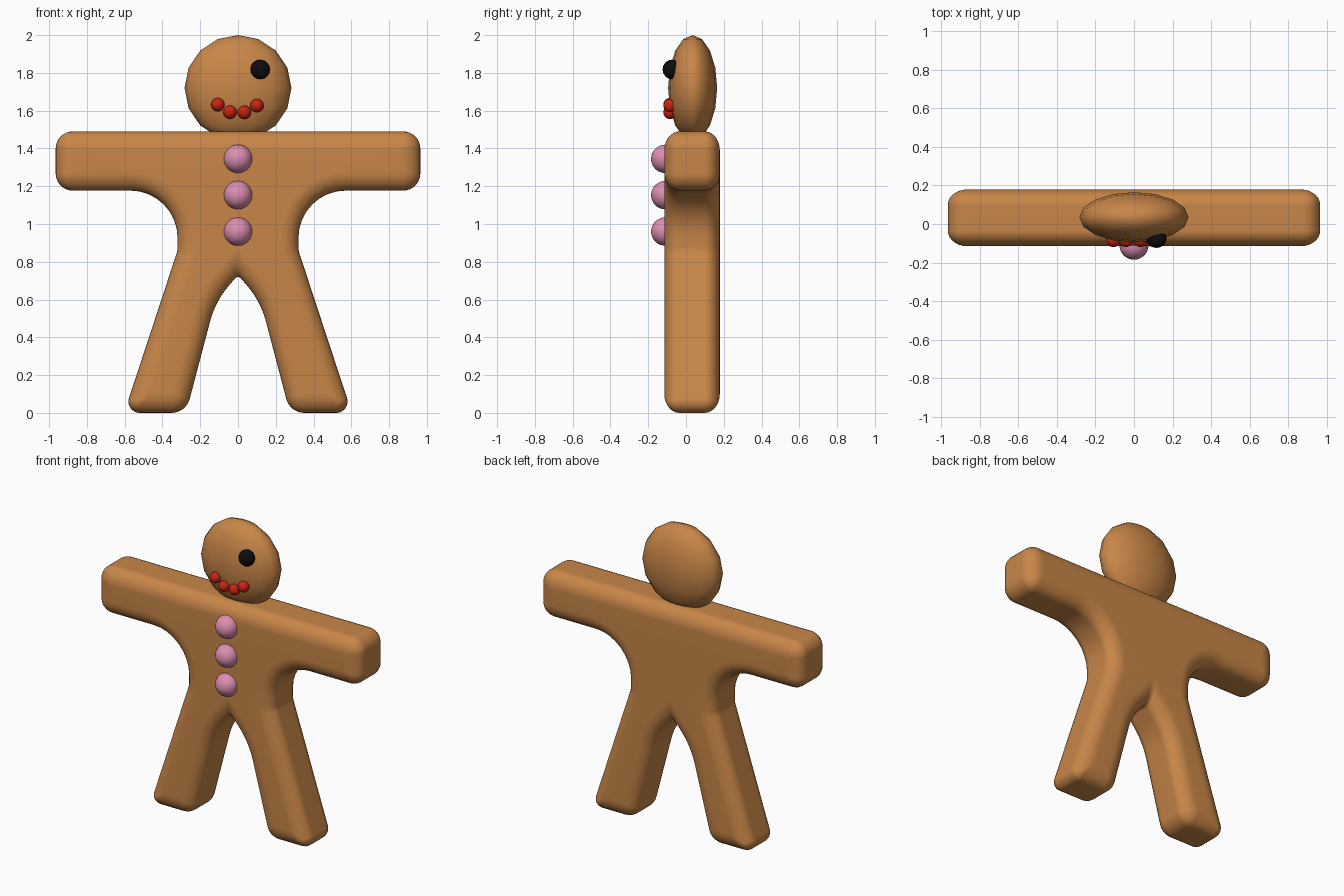
import bpy, bmesh, math
from mathutils import Vector

cube = bpy.data.objects.get("Cube")
if cube:
    bpy.data.objects.remove(cube)


def material(name, rgb):
    m = bpy.data.materials.new(name)
    m.use_nodes = True
    m.diffuse_color = (*rgb, 1)
    bsdf = next(n for n in m.node_tree.nodes if n.type == 'BSDF_PRINCIPLED')
    bsdf.inputs["Base Color"].default_value = (*rgb, 1)
    return m


ginger = material("ginger_brown", (0.58, 0.24, 0.065))
pink = material("pink_icing", (0.72, 0.27, 0.43))
red = material("red_icing", (0.58, 0.018, 0.006))
black = material("black_icing", (0.004, 0.004, 0.004))


def finish(name, bm, mat, angle):
    mesh = bpy.data.meshes.new(name)
    bm.to_mesh(mesh)
    bm.free()
    mesh.materials.append(mat)
    obj = bpy.data.objects.new(name, mesh)
    bpy.context.collection.objects.link(obj)
    bpy.ops.object.select_all(action='DESELECT')
    obj.select_set(True)
    bpy.context.view_layer.objects.active = obj
    bpy.ops.object.shade_smooth_by_angle(angle=math.radians(angle))
    return obj


def ball(name, centre, radii, mat, segments=16):
    bm = bmesh.new()
    bmesh.ops.create_uvsphere(bm, u_segments=segments, v_segments=segments // 2, radius=1)
    bmesh.ops.scale(bm, vec=radii, verts=bm.verts)
    bmesh.ops.translate(bm, vec=centre, verts=bm.verts)
    return finish(name, bm, mat, 60)


def rounded_outline(corners, inset, steps=8):
    """Inset a clockwise outline and round each corner with its own radius."""
    pts = [Vector(c[:2]) for c in corners]
    result = []
    for i, p in enumerate(pts):
        before = (p - pts[i - 1]).normalized()
        after = (pts[(i + 1) % len(pts)] - p).normalized()
        n1, n2 = Vector((before.y, -before.x)), Vector((after.y, -after.x))
        mitre = (n1 + n2) / (1 + n1.dot(n2))
        corner = p + mitre * inset
        side = 1 if before.cross(after) < 0 else -1
        r = corners[i][2]
        if r > 0.02:
            r = max(r - side * inset, 0.015)
        centre = corner + mitre * r * side
        a, b = -n1 * side, -n2 * side
        turn = a.angle(b)
        for k in range(steps + 1):
            t = k / steps
            arm = (a * math.sin((1 - t) * turn) + b * math.sin(t * turn)) / math.sin(turn)
            result.append(centre + arm * r)
    return result


# Body: one thick cookie outline with rounded rims (x, z, corner radius)
half = [(0.965, 1.49, 0.09), (0.965, 1.177, 0.09), (0.32, 1.177, 0.25),
        (0.32, 0.86, 0.12), (0.603, 0.0, 0.06), (0.275, 0.0, 0.1),
        (0.12, 0.59, 0.48)]
corners = half + [(0, 0.73, 0.02)] + [(-x, z, r) for x, z, r in reversed(half)]
middle, thick, rim_y, rim_in, rim_steps = 0.032, 0.147, 0.08, 0.1, 7
rings = []
for s in (-1, 1):
    part = []
    for k in range(rim_steps + 1):
        a = math.pi / 2 * k / rim_steps
        y = middle + s * (thick - rim_y + rim_y * math.sin(a))
        part.append((rim_in * (1 - math.cos(a)), y))
    rings += part[::-1] if s < 0 else part

bm = bmesh.new()
loops = [[bm.verts.new((p.x, y, p.y)) for p in rounded_outline(corners, d)]
         for d, y in rings]
for lo, hi in zip(loops, loops[1:]):
    for i in range(len(lo)):
        bm.faces.new((lo[i - 1], lo[i], hi[i], hi[i - 1]))
caps = [bm.faces.new(loops[0]), bm.faces.new(loops[-1])]
bmesh.ops.recalc_face_normals(bm, faces=bm.faces)
bmesh.ops.triangulate(bm, faces=caps)
body = finish("body", bm, ginger, 40)
weighted = body.modifiers.new("even_shading", 'WEIGHTED_NORMAL')
weighted.keep_sharp = True

# Head: flattened round
ball("head", (0, 0.035, 1.72), (0.283, 0.13, 0.28), ginger)

# Face
ball("left_eye", (0.117, -0.074, 1.818), (0.052, 0.05, 0.052), black)
for i, (x, z) in enumerate([(-0.107, 1.632), (-0.042, 1.592), (0.034, 1.591), (0.1, 1.627)]):
    ball(f"mouth_dot_{i + 1}", (x, -0.084, z), (0.036, 0.036, 0.036), red)

# Buttons down the chest
for i, z in enumerate([1.345, 1.153, 0.96]):
    ball(f"button_{i + 1}", (0, -0.11, z), (0.075, 0.075, 0.075), pink, 32)
